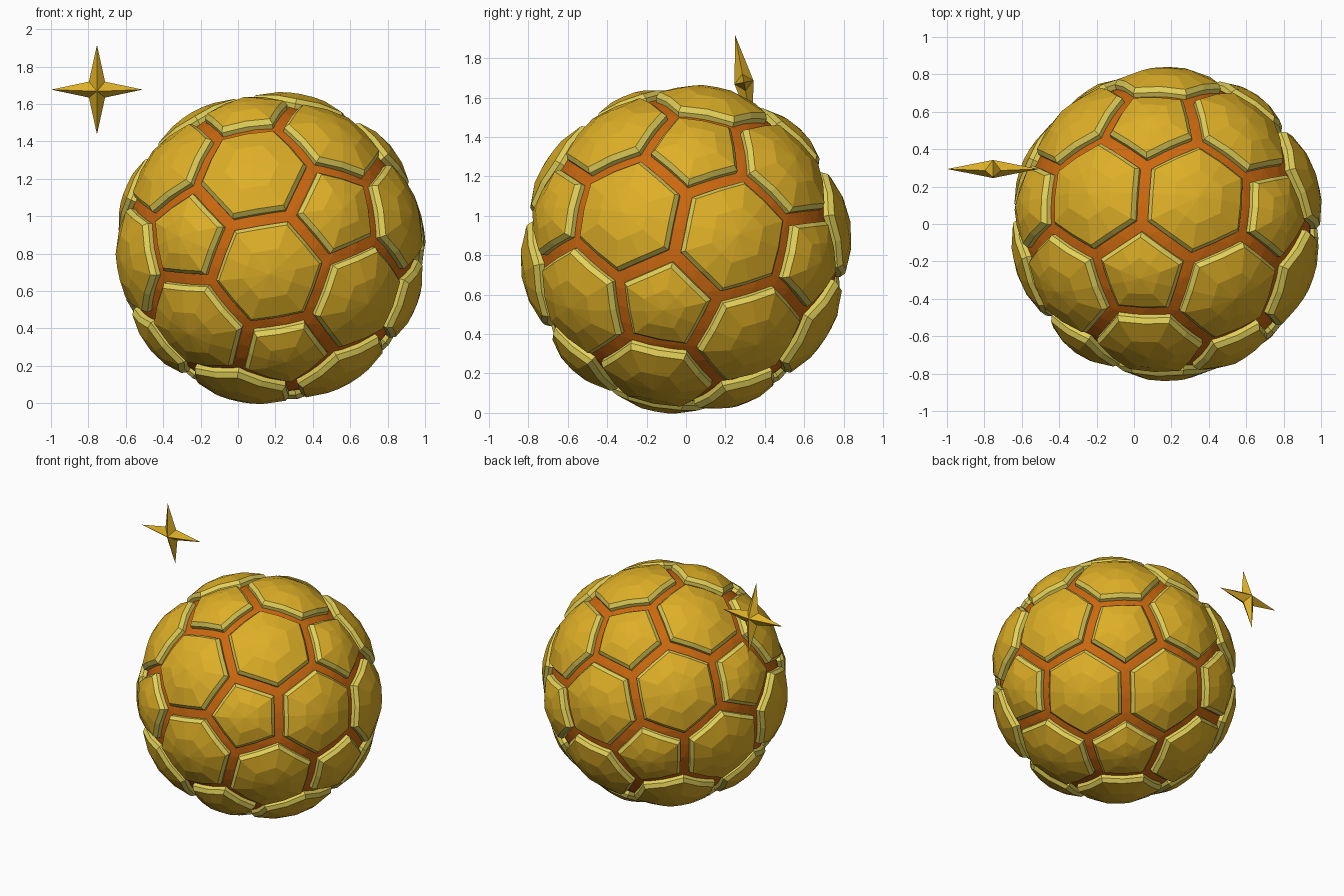
import bpy, bmesh, math
from itertools import combinations
from mathutils import Vector, Matrix

if "Cube" in bpy.data.objects:
    bpy.data.objects.remove(bpy.data.objects["Cube"])

CENTRE = Vector((0.174, 0.0, 0.83))


def material(name, rgb):
    m = bpy.data.materials.new(name)
    m.diffuse_color = (*rgb, 1)
    m.use_nodes = True
    m.node_tree.nodes["Principled BSDF"].inputs["Base Color"].default_value = m.diffuse_color
    return m


GOLD = material("gold", (0.73, 0.43, 0.020))
PALE = material("pale_yellow", (0.76, 0.63, 0.10))
ORANGE = material("burnt_orange", (0.60, 0.14, 0.005))


def finish(bm, name, mats, location):
    bmesh.ops.recalc_face_normals(bm, faces=bm.faces)
    me = bpy.data.meshes.new(name)
    bm.to_mesh(me)
    bm.free()
    for m in mats:
        me.materials.append(m)
    ob = bpy.data.objects.new(name, me)
    ob.location = location
    bpy.context.collection.objects.link(ob)
    return ob


# Icosahedron axes: one pole, and five neighbours around it, plus opposites
pole = Vector((0.459, -0.853, 0.25)).normalized()
u = Vector((-0.42, 0.042, 0.907))
u = (u - pole * u.dot(pole)).normalized()
v = pole.cross(u)
axes = [pole]
for k in range(5):
    a = math.radians(72 * k)
    axes.append(pole * 0.4472 + (u * math.cos(a) + v * math.sin(a)) * 0.8944)
axes += [-p for p in axes]


def near(p, q):
    return 0.3 < p.dot(q) < 0.9


# Corner directions of the twelve pentagons and twenty hexagons
pentagons = [[(2 * p + q) / 3 for q in axes if near(p, q)] for p in axes]
hexagons = []
for tri in combinations(axes, 3):
    if all(near(p, q) for p, q in combinations(tri, 2)):
        hexagons.append([(2 * p + q) / 3 for p in tri for q in tri if p is not q])


def add_panel(bm, corners):
    """Domed panel: wall, bevel, then two rings of facets up to the apex."""
    corners = [c / 0.8728 for c in corners]
    n = len(corners)
    mid = sum(corners, Vector()) / n
    axis = mid.normalized()
    e1 = (corners[0] - mid).normalized()
    e2 = axis.cross(e1)
    corners.sort(key=lambda c: math.atan2((c - mid).dot(e2), (c - mid).dot(e1)))
    outline = []
    for i, c in enumerate(corners):
        outline += [c, (c + corners[(i + 1) % n]) / 2]
    apothem = (outline[1] - mid).length
    top = 1 - 0.070 / apothem
    # (scale of the outline, radius from ball centre)
    levels = [(1 - 0.039 / apothem, 0.755), (1 - 0.043 / apothem, 0.798),
              (top, 0.821), (top * 0.5, 0.839)]
    rings = [[bm.verts.new((mid + (p - mid) * s).normalized() * r) for p in outline]
             for s, r in levels]
    m = 2 * n
    for lv in range(3):
        for i in range(m):
            j = (i + 1) % m
            f = bm.faces.new((rings[lv][i], rings[lv][j], rings[lv + 1][j], rings[lv + 1][i]))
            f.material_index = 1 if lv < 2 else 0
    apex = bm.verts.new(axis * 0.846)
    for i in range(m):
        bm.faces.new((rings[3][i], rings[3][(i + 1) % m], apex))


for name, group in (("pentagon_panels", pentagons), ("hexagon_panels", hexagons)):
    bm = bmesh.new()
    for corners in group:
        add_panel(bm, corners)
    finish(bm, name, [GOLD, PALE], CENTRE)

# Inner ball showing as the seams
bm = bmesh.new()
bmesh.ops.create_icosphere(bm, subdivisions=4, radius=0.773)
finish(bm, "seam_ball", [ORANGE], CENTRE)

# Four-pointed star floating beside the ball, leaning slightly forward
bm = bmesh.new()
rim = []
for k in range(8):
    r = 0.244 if k % 2 == 0 else 0.061
    a = math.radians(45 * k)
    rim.append(bm.verts.new((r * math.cos(a), 0, r * math.sin(a))))
for y in (-0.049, 0.049):
    tip = bm.verts.new((0, y, 0))
    for k in range(8):
        bm.faces.new((rim[k], rim[(k + 1) % 8], tip))
star = finish(bm, "star", [GOLD], (-0.754, 0.294, 1.677))
star.rotation_euler = (math.radians(10.5), 0, 0)
